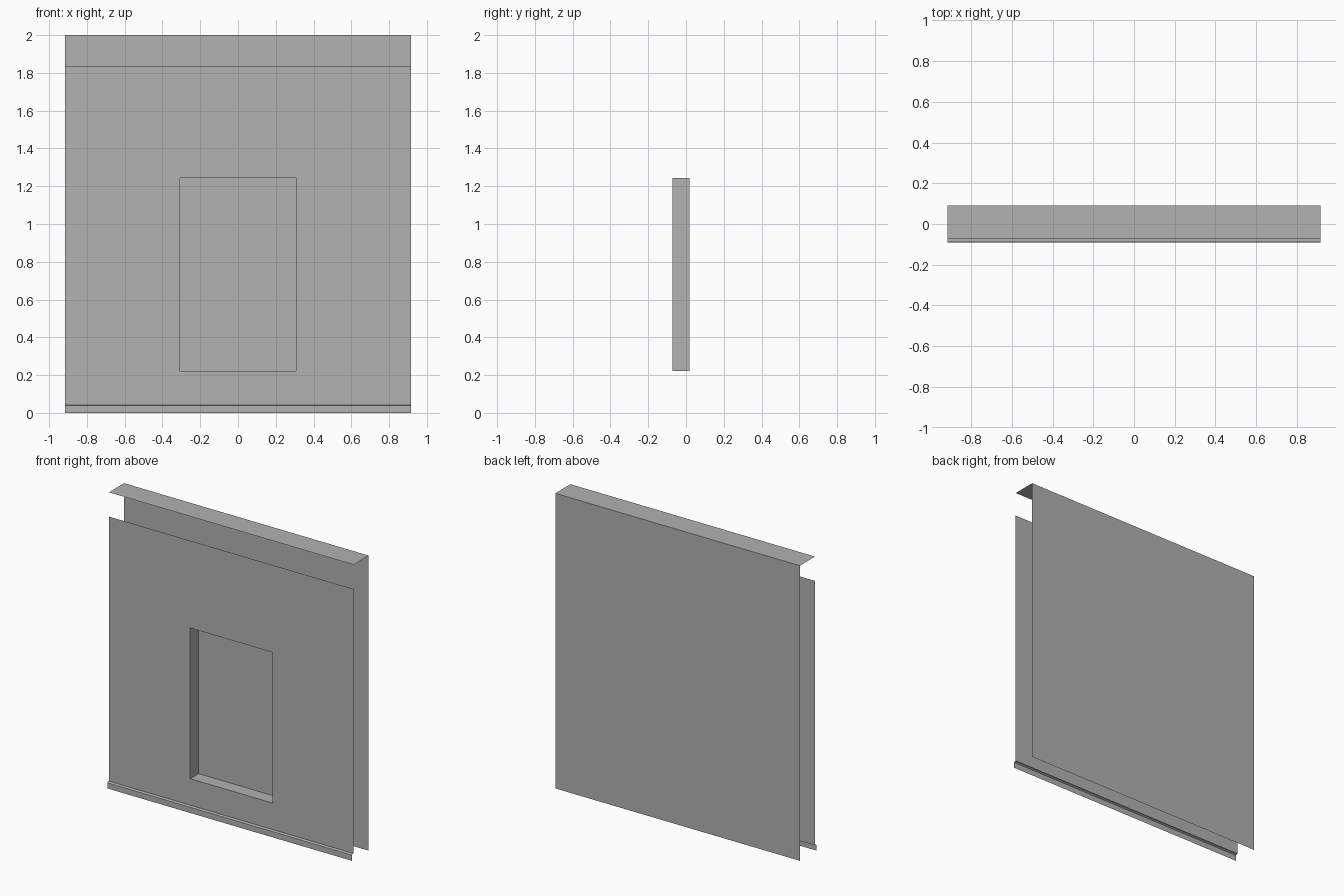
import bpy
import bmesh

cube = bpy.data.objects.get("Cube")
if cube:
    bpy.data.objects.remove(cube)

HALF = 0.917            # half width of the wall
BACK, FRONT, SKIRT = 0.09, -0.072, -0.09
NICHE_X, NICHE_LOW, NICHE_HIGH, NICHE_BACK = 0.308, 0.222, 1.243, 0.018
PANEL_LOW, PANEL_HIGH, TOP = 0.043, 1.835, 2.0

# Single plain grey finish
grey = bpy.data.materials.new("plain_grey")
colour = (0.445, 0.445, 0.445, 1)
grey.diffuse_color = colour
grey.use_nodes = True
grey.node_tree.nodes["Principled BSDF"].inputs["Base Color"].default_value = colour


def make_sheet(name, quads):
    """Thin sheet object from quads given as corner lists."""
    bm = bmesh.new()
    for quad in quads:
        bm.faces.new([bm.verts.new(corner) for corner in quad])
    bmesh.ops.remove_doubles(bm, verts=bm.verts, dist=0.0001)
    mesh = bpy.data.meshes.new(name)
    bm.to_mesh(mesh)
    bm.free()
    mesh.materials.append(grey)
    obj = bpy.data.objects.new(name, mesh)
    bpy.context.collection.objects.link(obj)
    return obj


def extruded_profile(name, profile):
    """Sweep an open (y, z) profile across the wall width."""
    return make_sheet(name, [
        [(-HALF, *a), (-HALF, *b), (HALF, *b), (HALF, *a)]
        for a, b in zip(profile, profile[1:])])


# Back sheet and the flap folded forward over the top
extruded_profile("back_sheet", [(BACK, TOP), (BACK, 0)])
extruded_profile("top_flap", [(FRONT, TOP), (BACK, TOP)])

# Front panel, framing the niche opening
xs = (-HALF, -NICHE_X, NICHE_X, HALF)
zs = (PANEL_LOW, NICHE_LOW, NICHE_HIGH, PANEL_HIGH)
panel = []
for i in range(3):
    for j in range(3):
        if (i, j) != (1, 1):
            x0, x1, z0, z1 = xs[i], xs[i + 1], zs[j], zs[j + 1]
            panel.append([(x0, FRONT, z0), (x1, FRONT, z0),
                          (x1, FRONT, z1), (x0, FRONT, z1)])
make_sheet("front_panel", panel)

# Recessed niche: four reveals and the rear face
rim = [(-NICHE_X, NICHE_LOW), (NICHE_X, NICHE_LOW),
       (NICHE_X, NICHE_HIGH), (-NICHE_X, NICHE_HIGH)]
reveals = []
for k in range(4):
    (xa, za), (xb, zb) = rim[k], rim[(k + 1) % 4]
    reveals.append([(xa, FRONT, za), (xa, NICHE_BACK, za),
                    (xb, NICHE_BACK, zb), (xb, FRONT, zb)])
make_sheet("niche_reveals", reveals)
make_sheet("niche_back", [[(x, NICHE_BACK, z) for x, z in rim]])

# Stepped skirting lip along the foot of the front panel
extruded_profile("skirting_lip", [
    (FRONT, PANEL_LOW), (-0.083, PANEL_LOW), (SKIRT, 0.039), (SKIRT, 0)])
